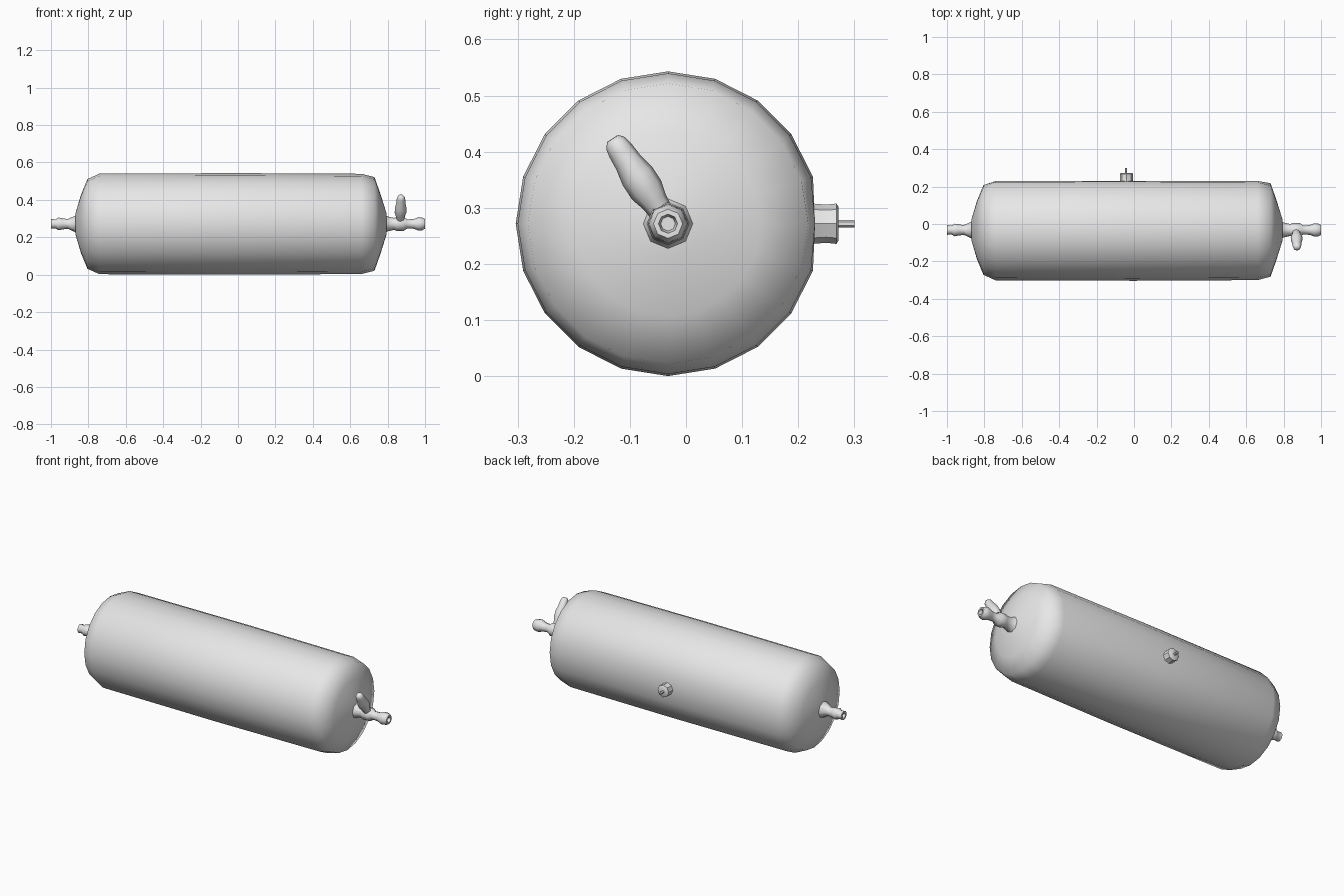
import bpy, bmesh, math
from mathutils import Vector

cube = bpy.data.objects.get("Cube")
if cube:
    bpy.data.objects.remove(cube, do_unlink=True)

grey = bpy.data.materials.new("tank_grey")
grey.use_nodes = True
grey.diffuse_color = (0.8, 0.8, 0.8, 1)
grey.node_tree.nodes["Principled BSDF"].inputs["Base Color"].default_value = (0.8, 0.8, 0.8, 1)


def lathe(name, origin, axis, profile, sides, smooth=60, back_limit=None):
    """Turn a list of (distance, radius) pairs around an axis."""
    origin, axis = Vector(origin), Vector(axis).normalized()
    up = Vector((0, 0, 1))
    side = axis.cross(up).normalized()
    up = side.cross(axis)
    bm = bmesh.new()
    rings = []
    for dist, radius in profile:
        ring = []
        for i in range(sides):
            a = math.tau * i / sides
            p = origin + axis * dist + (up * math.cos(a) + side * math.sin(a)) * radius
            if back_limit is not None:
                p.y = min(p.y, back_limit)
            ring.append(bm.verts.new(p))
        rings.append(ring)
    for a, b in zip(rings, rings[1:]):
        for i in range(sides):
            j = (i + 1) % sides
            bm.faces.new((a[i], a[j], b[j], b[i]))
    bm.faces.new(rings[0])
    bm.faces.new(rings[-1])
    bmesh.ops.recalc_face_normals(bm, faces=bm.faces)
    mesh = bpy.data.meshes.new(name)
    bm.to_mesh(mesh)
    bm.free()
    mesh.materials.append(grey)
    ob = bpy.data.objects.new(name, mesh)
    bpy.context.collection.objects.link(ob)
    bpy.ops.object.select_all(action='DESELECT')
    ob.select_set(True)
    bpy.context.view_layer.objects.active = ob
    bpy.ops.object.shade_smooth_by_angle(angle=math.radians(smooth))
    return ob


Y, Z = -0.032, 0.2715
centre = (0, Y, Z)

# Main cylinder with domed ends, slightly flattened at the back
lathe("tank_body", centre, (1, 0, 0),
      [(-0.868, 0.06), (-0.84, 0.155), (-0.805, 0.24), (-0.74, 0.269),
       (0, 0.2715), (0.66, 0.268), (0.73, 0.25), (0.76, 0.165), (0.793, 0.06)],
      20, back_limit=0.23)

# Left-hand and right-hand end fittings, each with a small bore
lathe("outlet_nozzle", (0, Y, Z), (-1, 0, 0),
      [(0.85, 0.06), (0.875, 0.042), (0.91, 0.026), (0.94, 0.03), (0.96, 0.034),
       (0.975, 0.024), (1.0, 0.026), (1.0, 0.015), (0.98, 0.012)], 8)
lathe("valve_nozzle", (0, Y, Z), (1, 0, 0),
      [(0.775, 0.055), (0.80, 0.04), (0.835, 0.032), (0.85, 0.038), (0.885, 0.038),
       (0.905, 0.024), (0.94, 0.026), (0.965, 0.036), (0.985, 0.034),
       (1.0, 0.026), (1.0, 0.017), (0.98, 0.013)], 8)

# Tilted valve lever
lathe("valve_lever", (0.867, Y - 0.005, Z + 0.01), (0.03, -0.55, 0.83),
      [(0, 0.02), (0.035, 0.024), (0.06, 0.031), (0.09, 0.031), (0.12, 0.025),
       (0.145, 0.023), (0.16, 0.02), (0.17, 0.012)], 8)

# Port on the back with a thin stem
lathe("back_port", (-0.04, 0.2, Z), (0, 1, 0),
      [(0, 0.042), (0.025, 0.036), (0.05, 0.034), (0.068, 0.036), (0.072, 0.03)], 8, 40)
lathe("port_stem", (-0.043, 0.26, Z), (0, 1, 0),
      [(0, 0.007), (0.04, 0.007)], 6, 40)
